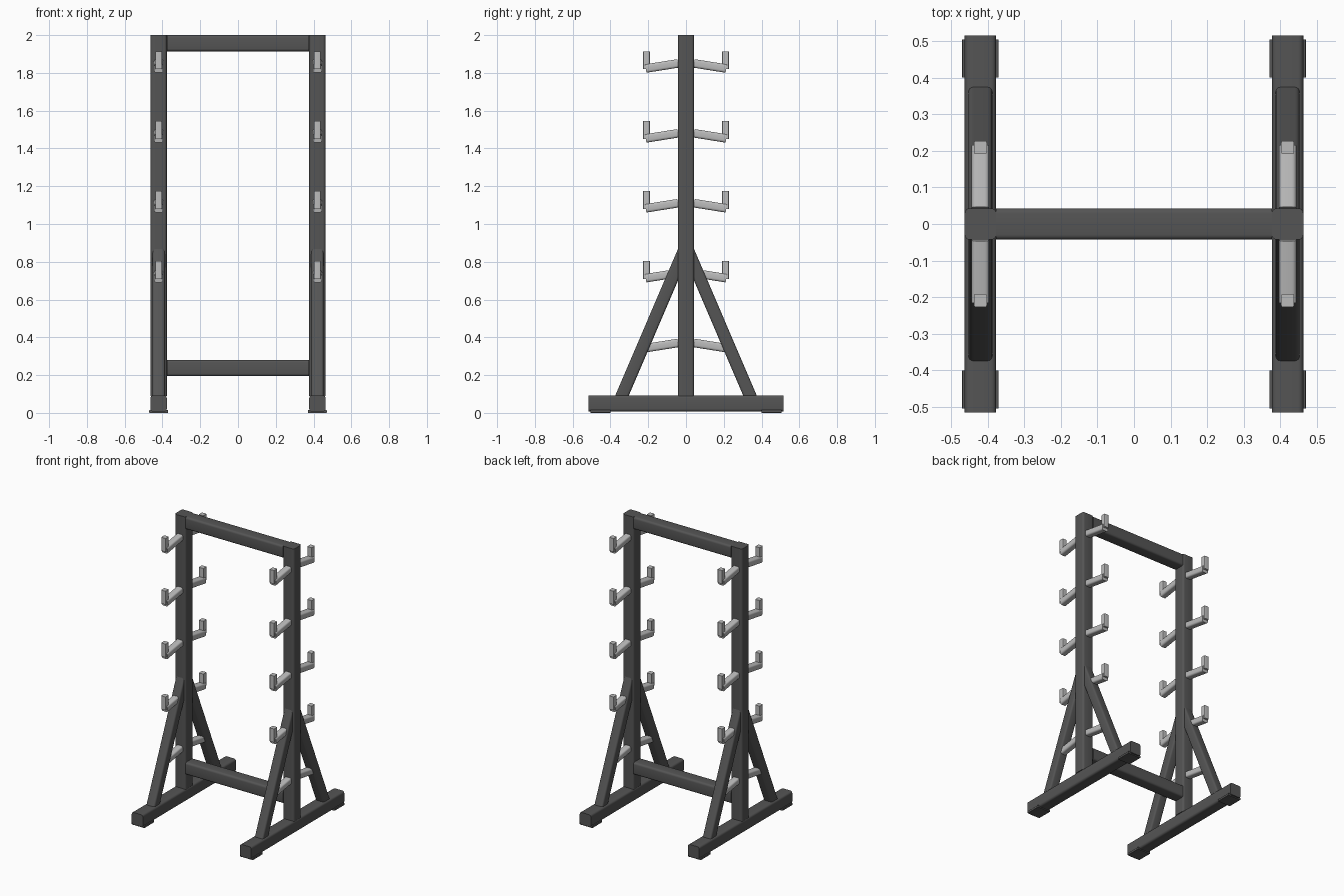
import bpy, bmesh
from mathutils import Matrix, Vector

if "Cube" in bpy.data.objects:
    bpy.data.objects.remove(bpy.data.objects["Cube"])


def material(name, v):
    m = bpy.data.materials.new(name)
    m.diffuse_color = (v, v, v, 1)
    m.use_nodes = True
    m.node_tree.nodes["Principled BSDF"].inputs["Base Color"].default_value = m.diffuse_color
    return m


DARK = material("dark_steel", 0.09)
LIGHT = material("light_steel", 0.5)


def beam(name, p0, p1, w, h, r, mat, mirror=(False, False)):
    """Rounded rectangular bar from p0 to p1; w is its sideways width, h the other."""
    p0, p1 = Vector(p0), Vector(p1)
    d = (p1 - p0).normalized()
    side = Vector((0, 1, 0)) if abs(d.x) > 0.9 else Vector((1, 0, 0))
    up = d.cross(side)
    bm = bmesh.new()
    bmesh.ops.create_cube(bm, size=1)
    bmesh.ops.scale(bm, vec=(w, h, (p1 - p0).length), verts=bm.verts)
    long_edges = [e for e in bm.edges
                  if abs(e.verts[0].co.z - e.verts[1].co.z) > 1e-5]
    bmesh.ops.bevel(bm, geom=long_edges, offset=r, segments=4, profile=0.5,
                    affect='EDGES')
    rot = Matrix((side, up, d)).transposed().to_4x4()
    bmesh.ops.transform(bm, matrix=Matrix.Translation((p0 + p1) / 2) @ rot,
                        verts=bm.verts)
    bmesh.ops.recalc_face_normals(bm, faces=bm.faces)
    me = bpy.data.meshes.new(name)
    bm.to_mesh(me)
    bm.free()
    me.materials.append(mat)
    ob = bpy.data.objects.new(name, me)
    bpy.context.collection.objects.link(ob)
    bpy.context.view_layer.objects.active = ob
    bpy.ops.object.select_all(action='DESELECT')
    ob.select_set(True)
    bpy.ops.object.shade_smooth_by_angle(angle=0.6)
    if any(mirror):
        mod = ob.modifiers.new("mirror", 'MIRROR')
        mod.use_axis = (mirror[0], mirror[1], False)
        mod.use_mirror_merge = False
    return ob


X = 0.42      # side frame position
T = 0.086     # main tube size
R = 0.014     # tube corner radius
SIDES, ALL = (True, False), (True, True)

# Upright posts and floor bars
beam("post", (X, 0, 0.09), (X, 0, 2.0), T, T, R, DARK, SIDES)
beam("floor_bar", (X, -0.515, 0.05), (X, 0.515, 0.05), T, T, R, DARK, SIDES)

# Cross beams
beam("top_beam", (-X + T / 2, 0, 1.957), (X - T / 2, 0, 1.957), T, T, R, DARK)
beam("lower_beam", (-X + T / 2, 0, 0.238), (X - T / 2, 0, 0.238), T, T, R, DARK)

# Diagonal braces, ends buried in post and floor bar
beam("brace", (X, 0.348, 0.07), (X, 0.01, 0.86), 0.065, 0.066, 0.012, DARK, ALL)

# Floor pads under the bar ends
beam("floor_pad", (X, 0.40, 0.008), (X, 0.505, 0.008), 0.1, 0.016, 0.003, DARK, ALL)

# Bar holders: sloping arm with an upright tip
for i in range(5):
    z = 1.85 - 0.37 * i
    beam(f"holder_arm_{i + 1}", (X, 0.043, z), (X, 0.213, z - 0.027),
         0.048, 0.045, 0.012, LIGHT, ALL)
    beam(f"holder_tip_{i + 1}", (X, 0.209, z - 0.03), (X, 0.209, z + 0.064),
         0.035, 0.036, 0.005, LIGHT, ALL)
